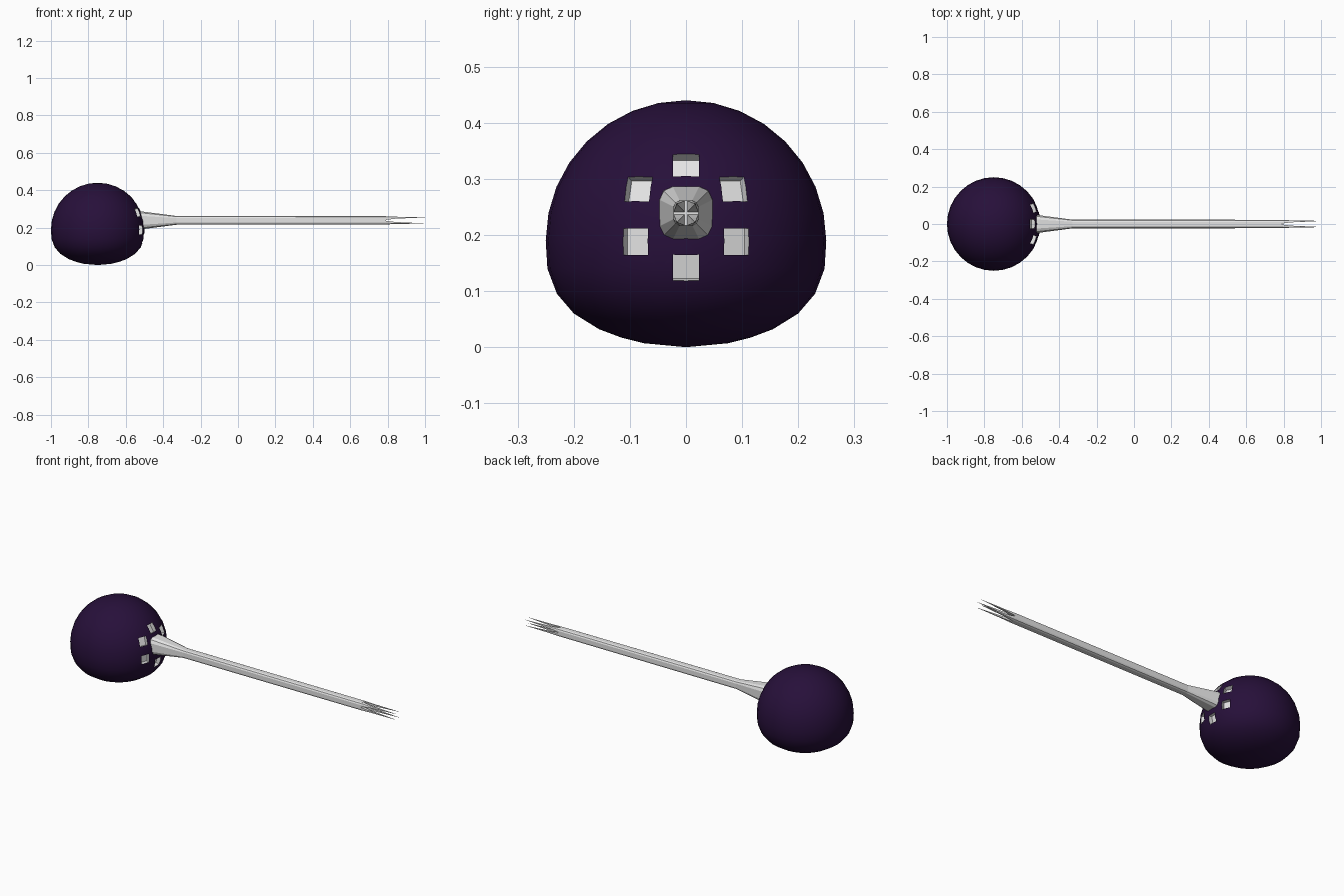
import bpy, bmesh, math
from mathutils import Vector

if "Cube" in bpy.data.objects:
    bpy.data.objects.remove(bpy.data.objects["Cube"])

CX, BODY_Z = -0.75, 0.19      # body centre
AXIS_Z = 0.239                # height of the rod axis


def material(name, rgb):
    m = bpy.data.materials.new(name)
    m.diffuse_color = (*rgb, 1)
    m.use_nodes = True
    m.node_tree.nodes["Principled BSDF"].inputs["Base Color"].default_value = m.diffuse_color
    return m


purple = material("dark purple", (0.020, 0.005, 0.042))
white = material("pale grey", (0.78, 0.78, 0.78))


def make_object(name, bm, mats):
    bmesh.ops.recalc_face_normals(bm, faces=bm.faces[:])
    mesh = bpy.data.meshes.new(name)
    bm.to_mesh(mesh)
    bm.free()
    for m in mats:
        mesh.materials.append(m)
    ob = bpy.data.objects.new(name, mesh)
    bpy.context.collection.objects.link(ob)
    return ob


def activate(ob):
    bpy.ops.object.select_all(action='DESELECT')
    ob.select_set(True)
    bpy.context.view_layer.objects.active = ob


def loft(bm, rings):
    """Skin a list of equal-length point rings and cap both ends."""
    loops = [[bm.verts.new(p) for p in r] for r in rings]
    n = len(loops[0])
    for a, b in zip(loops, loops[1:]):
        for i in range(n):
            j = (i + 1) % n
            bm.faces.new((a[i], a[j], b[j], b[i]))
    bm.faces.new(loops[0])
    bm.faces.new(loops[-1])


# Body: round dome on a flattened base
step = math.pi / 16
profile = [(0.25 * math.sin(i * step), BODY_Z + 0.25 * math.cos(i * step))
           for i in range(9)]
profile += [(0.247, 0.14), (0.23, 0.095), (0.2, 0.06), (0.155, 0.032),
            (0.115, 0.017), (0.075, 0.007), (0, 0)]
bm = bmesh.new()
verts = [bm.verts.new((CX + r, 0, z)) for r, z in profile]
edges = [bm.edges.new(p) for p in zip(verts, verts[1:])]
bmesh.ops.spin(bm, geom=verts + edges, cent=(CX, 0, 0), axis=(0, 0, 1),
               angle=math.tau, steps=32)
bmesh.ops.remove_doubles(bm, verts=bm.verts[:], dist=0.0005)
body = make_object("body", bm, [purple, white])
activate(body)
bpy.ops.object.shade_smooth_by_angle(angle=math.radians(40))

# Six pale square pits around the rod
pits = [(0, 0.326), (0.086, 0.283), (-0.086, 0.283),
        (0.091, 0.188), (-0.091, 0.188), (0, 0.141)]
bm = bmesh.new()
for y, z in pits:
    dz = z - BODY_Z
    surface = Vector((math.sqrt(0.0625 - y * y - dz * dz), y, dz))
    q = surface.to_track_quat('X', 'Z')
    mat = q.to_matrix().to_4x4()
    mat.translation = surface + Vector((CX, 0, BODY_Z))
    cube = bmesh.ops.create_cube(bm, size=0.047, matrix=mat)
for f in bm.faces:
    f.material_index = 1
cutter = make_object("pit_cutter", bm, [purple, white])
cutter.hide_render = True
activate(body)
mod = body.modifiers.new("pits", 'BOOLEAN')
mod.operation = 'DIFFERENCE'
mod.solver = 'EXACT'
mod.object = cutter
bpy.ops.object.modifier_apply(modifier=mod.name)
bpy.data.objects.remove(cutter)


# Rod: rounded-square section with a flared root
def section(x, r):
    b = 0.5 * r
    c = 0.84 * r
    quarter = [(r, -b), (r, b), (c, c)]
    pts = []
    for k in range(4):
        for y, z in quarter:
            for _ in range(k):
                y, z = -z, y
            pts.append((x, y, AXIS_Z + z))
    return pts


bm = bmesh.new()
loft(bm, [section(-0.56, 0.049), section(-0.51, 0.047),
          section(-0.33, 0.0235), section(0.79, 0.0225)])
make_object("rod", bm, [white])

# Four pointed prongs at the corners of the rod tip
A, B = 0.0225, 0.0113
base = [(0.001, 0.001), (A, 0.001), (A, B), (0.0189, 0.0189), (B, A), (0.001, A)]
tip = 0.0165
bm = bmesh.new()
for sy in (1, -1):
    for sz in (1, -1):
        rings = []
        for x, s in ((0.78, 1.0), (0.84, 0.5), (1.0, 0.04)):
            rings.append([(x, sy * (tip + (y - tip) * s),
                           AXIS_Z + sz * (tip + (z - tip) * s)) for y, z in base])
        loft(bm, rings)
make_object("prongs", bm, [white])
